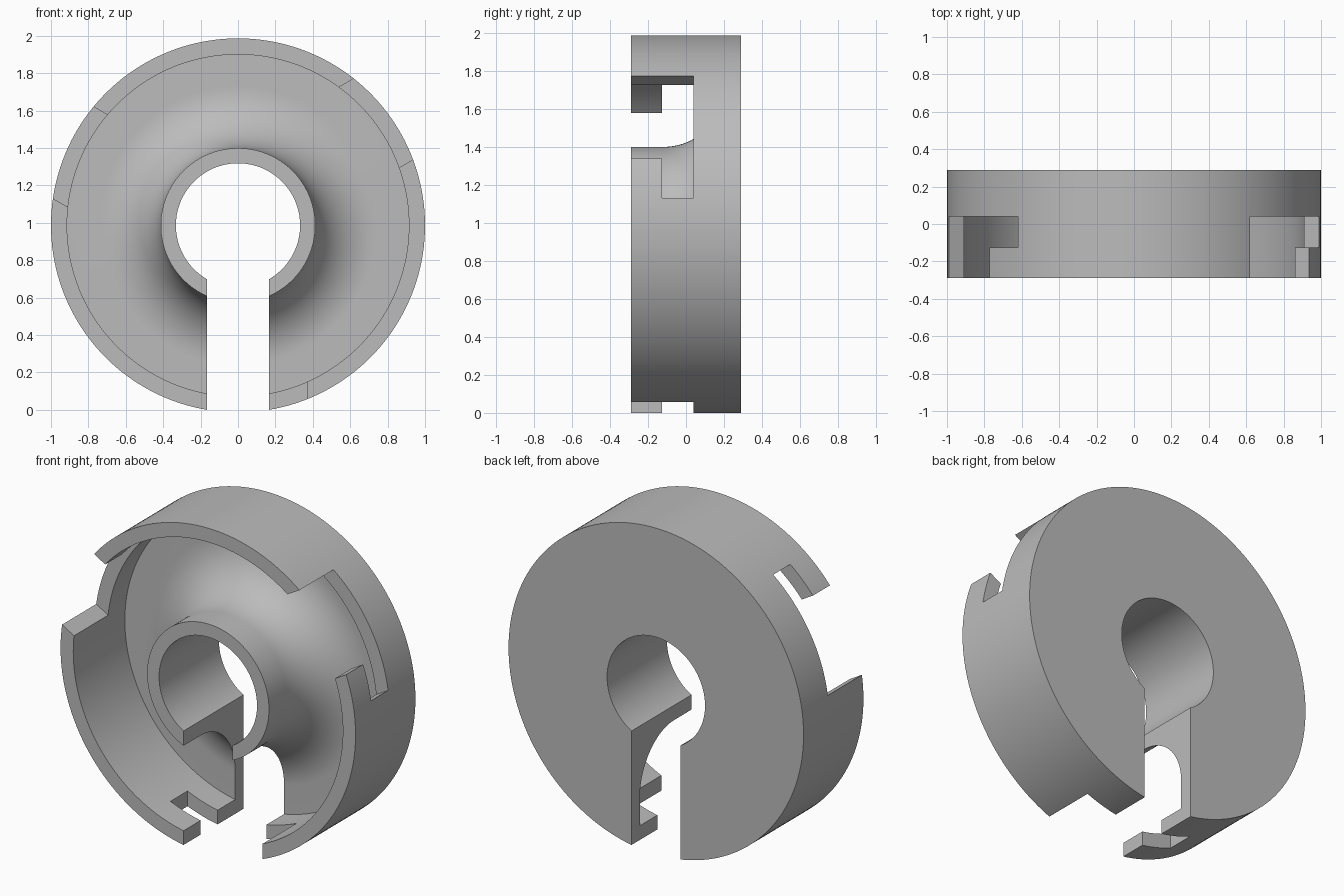
import bpy, bmesh
from math import radians, sin, cos, pi
from mathutils import Matrix, Vector

cube = bpy.data.objects.get("Cube")
if cube:
    bpy.data.objects.remove(cube, do_unlink=True)

CENTRE = 0.986                      # height of the ring axis
HALF = 0.29                         # half depth
BORE, HUB, RIM_IN, RIM = 0.332, 0.413, 0.914, 1.0
FLOOR = 0.21                        # inner face of the back plate
FILLET = 0.33
SLOT = 0.166                        # half width of the open slot
STEPS = 160

grey = bpy.data.materials.new("grey plastic")
grey.use_nodes = True
colour = (0.5, 0.5, 0.5, 1)
grey.diffuse_color = colour
grey.node_tree.nodes["Principled BSDF"].inputs["Base Color"].default_value = colour


def make_object(name, bm):
    bmesh.ops.recalc_face_normals(bm, faces=bm.faces)
    mesh = bpy.data.meshes.new(name)
    bm.to_mesh(mesh)
    bm.free()
    mesh.materials.append(grey)
    obj = bpy.data.objects.new(name, mesh)
    bpy.context.collection.objects.link(obj)
    return obj


def lathe(name, profile):
    """Revolve closed (radius, y) points about the y axis."""
    bm = bmesh.new()
    rings = []
    for i in range(STEPS):
        a = 2 * pi * i / STEPS
        rings.append([bm.verts.new((r * cos(a), y, CENTRE + r * sin(a))) for r, y in profile])
    n = len(profile)
    for i in range(STEPS):
        r0, r1 = rings[i], rings[(i + 1) % STEPS]
        for j in range(n):
            k = (j + 1) % n
            bm.faces.new((r0[j], r0[k], r1[k], r1[j]))
    return make_object(name, bm)


def prism(name, outline, low, high, angle):
    """Extrude (sideways, y) points outward along a radial direction."""
    out = Vector((cos(angle), 0, sin(angle)))
    side = Vector((-sin(angle), 0, cos(angle)))
    bm = bmesh.new()
    base = [bm.verts.new(side * s + Vector((0, y, CENTRE)) + out * low) for s, y in outline]
    face = bm.faces.new(base)
    top = bmesh.ops.extrude_face_region(bm, geom=[face])["geom"]
    verts = [v for v in top if isinstance(v, bmesh.types.BMVert)]
    bmesh.ops.translate(bm, verts=verts, vec=out * (high - low))
    return make_object(name, bm)


# Cup with back plate, rim wall and a hub flaring into the plate
flare = []
for i in range(25):
    a = pi / 2 * i / 24
    flare.append((HUB + FILLET * (1 - cos(a)), FLOOR - FILLET + FILLET * sin(a)))
profile = [(BORE, HALF), (BORE, -HALF), (HUB, -HALF)] + flare
profile += [(RIM_IN, FLOOR), (RIM_IN, -HALF), (RIM, -HALF), (RIM, HALF)]
body = lathe("slotted_cup", profile)

# Open slot below the bore
cutters = [prism("slot_cutter", [(-SLOT, -1), (SLOT, -1), (SLOT, 1), (-SLOT, 1)],
                 0, 1.2, radians(270))]

# Three L-shaped bayonet notches through the rim
notch = [(-0.163, -0.5), (0.37, -0.5), (0.37, 0.04), (-0.37, 0.04), (-0.37, -0.125),
         (-0.163, -0.125)]
for degrees in (30, 150, 270):
    cutters.append(prism("notch_cutter", notch, 0.62, 1.2, radians(degrees)))

for cutter in cutters:
    cutter.hide_render = True
    mod = body.modifiers.new("cut", "BOOLEAN")
    mod.operation = "DIFFERENCE"
    mod.solver = "EXACT"
    mod.object = cutter

# Bake the cuts, drop the cutters, smooth the round surfaces
bpy.ops.object.select_all(action="DESELECT")
bpy.context.view_layer.objects.active = body
body.select_set(True)
for mod in list(body.modifiers):
    bpy.ops.object.modifier_apply(modifier=mod.name)
for cutter in cutters:
    bpy.data.objects.remove(cutter, do_unlink=True)
bpy.ops.object.shade_smooth_by_angle(angle=radians(30))
